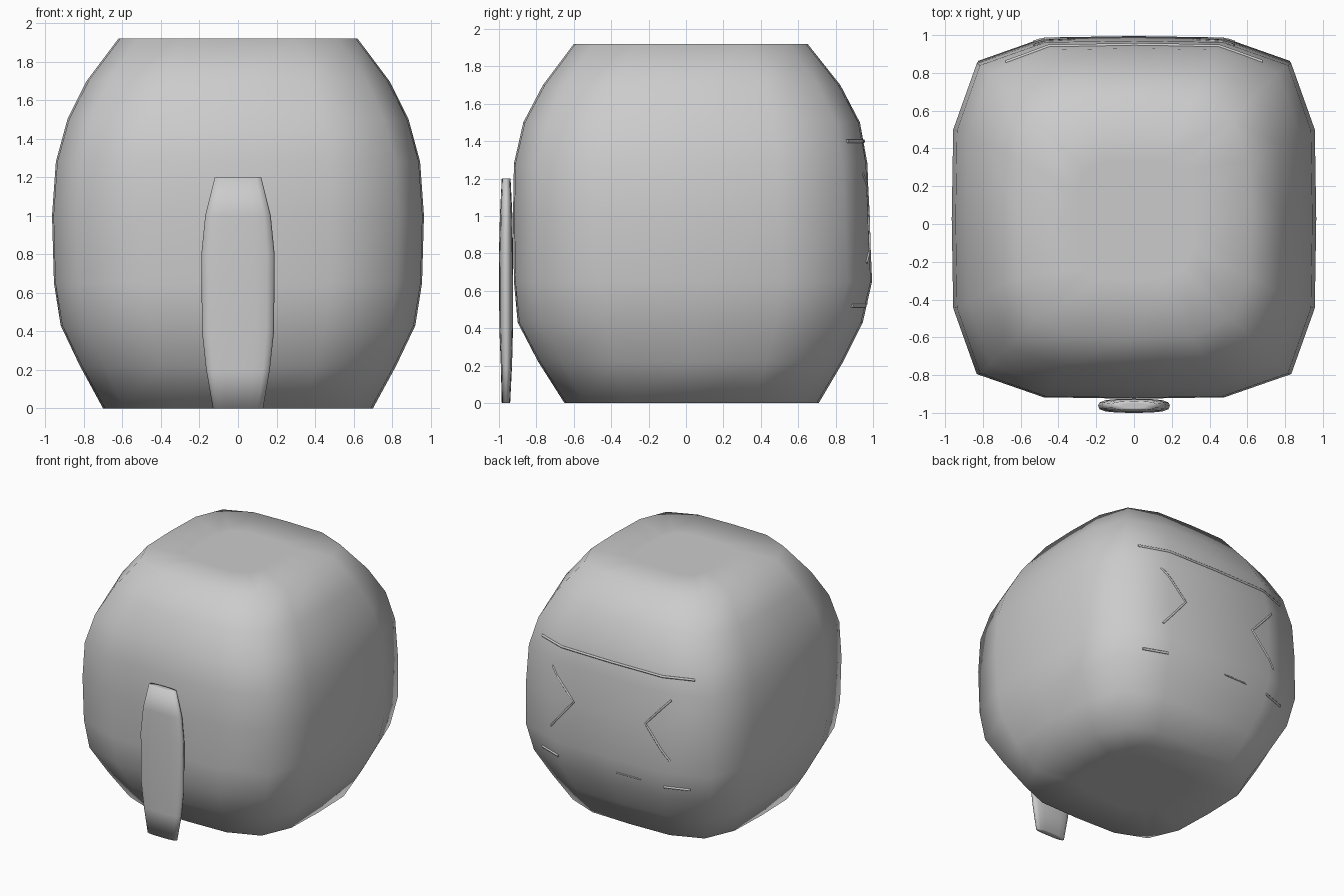
import bpy, bmesh
from mathutils import Vector

if "Cube" in bpy.data.objects:
    bpy.data.objects.remove(bpy.data.objects["Cube"])


def square_ring(n):
    # unit directions marching round a square, n steps per side
    pts = []
    for k in range(n):
        t = -1 + 2 * k / n
        pts.append((1, t))
    pts += [(-y, x) for x, y in pts]
    pts += [(-x, -y) for x, y in pts]
    return pts


def loft(name, levels, steps):
    # levels: z, half width, y min, y max, roundness power
    bm = bmesh.new()

    def ring(level, scale=1.0):
        z, hx, y0, y1, p = level
        out = []
        for u, v in square_ring(steps):
            k = scale * (abs(u) ** p + abs(v) ** p) ** (-1 / p)
            out.append(bm.verts.new((hx * u * k, (y0 + y1) / 2 + (y1 - y0) / 2 * v * k, z)))
        return out

    rings = [ring(levels[0], 0.5)] + [ring(l) for l in levels] + [ring(levels[-1], 0.5)]
    n = len(rings[0])
    for a, b in zip(rings, rings[1:]):
        for i in range(n):
            j = (i + 1) % n
            bm.faces.new((a[i], a[j], b[j], b[i]))
    # flat caps
    for r, level in ((rings[0], levels[0]), (rings[-1], levels[-1])):
        c = bm.verts.new((0, (level[2] + level[3]) / 2, level[0]))
        for i in range(n):
            bm.faces.new((r[i], r[(i + 1) % n], c))
    bmesh.ops.recalc_face_normals(bm, faces=bm.faces)
    for f in bm.faces:
        f.smooth = True
    me = bpy.data.meshes.new(name)
    bm.to_mesh(me)
    bm.free()
    ob = bpy.data.objects.new(name, me)
    bpy.context.collection.objects.link(ob)
    return ob


# puffy rounded-cube body
body = loft("body", [
    (0.00, 0.70, -0.65, 0.71, 4.0),
    (0.22, 0.82, -0.79, 0.84, 4.2),
    (0.43, 0.92, -0.90, 0.945, 4.5),
    (0.65, 0.955, -0.92, 0.995, 4.7),
    (1.00, 0.965, -0.925, 0.98, 4.7),
    (1.28, 0.945, -0.92, 0.97, 4.7),
    (1.50, 0.885, -0.87, 0.93, 4.5),
    (1.70, 0.785, -0.765, 0.825, 4.2),
    (1.92, 0.62, -0.60, 0.65, 4.0)], 4)

# flat tapered strap standing against the front
loft("front_strap", [
    (0.00, 0.13, -0.985, -0.94, 3),
    (0.20, 0.165, -0.99, -0.93, 3),
    (0.40, 0.187, -0.998, -0.925, 3),
    (0.80, 0.19, -1.0, -0.925, 3),
    (1.00, 0.17, -0.995, -0.928, 3),
    (1.20, 0.12, -0.985, -0.938, 3)], 4)

bpy.context.view_layer.update()


def stroke(name, pts, radius=0.01):
    # thin line draped over the back of the body
    path = []
    for (xa, za), (xb, zb) in zip(pts, pts[1:]):
        for k in range(7):
            x, z = xa + (xb - xa) * k / 6, za + (zb - za) * k / 6
            hit, loc, _, _ = body.ray_cast(Vector((x, 2, z)), Vector((0, -1, 0)))
            if hit and not (path and k == 0):
                path.append(loc)
    cu = bpy.data.curves.new(name, 'CURVE')
    cu.dimensions = '3D'
    cu.bevel_depth = radius
    cu.bevel_resolution = 1
    cu.use_fill_caps = True
    sp = cu.splines.new('POLY')
    sp.points.add(len(path) - 1)
    for p, co in zip(sp.points, path):
        p.co = (*co, 1)
    ob = bpy.data.objects.new(name, cu)
    bpy.context.collection.objects.link(ob)


# face lines on the back
stroke("brow_line", [(-0.68, 1.4), (0, 1.4), (0.68, 1.4)])
stroke("mouth_line", [(-0.27, 0.53), (-0.06, 0.53)], 0.005)
for s, side in ((-1, "left"), (1, "right")):
    stroke(side + "_eye", [(s * 0.53, 1.23), (s * 0.32, 1.0), (s * 0.53, 0.75)], 0.008)
    stroke(side + "_cheek_line", [(s * 0.47, 0.52), (s * 0.66, 0.52)])
